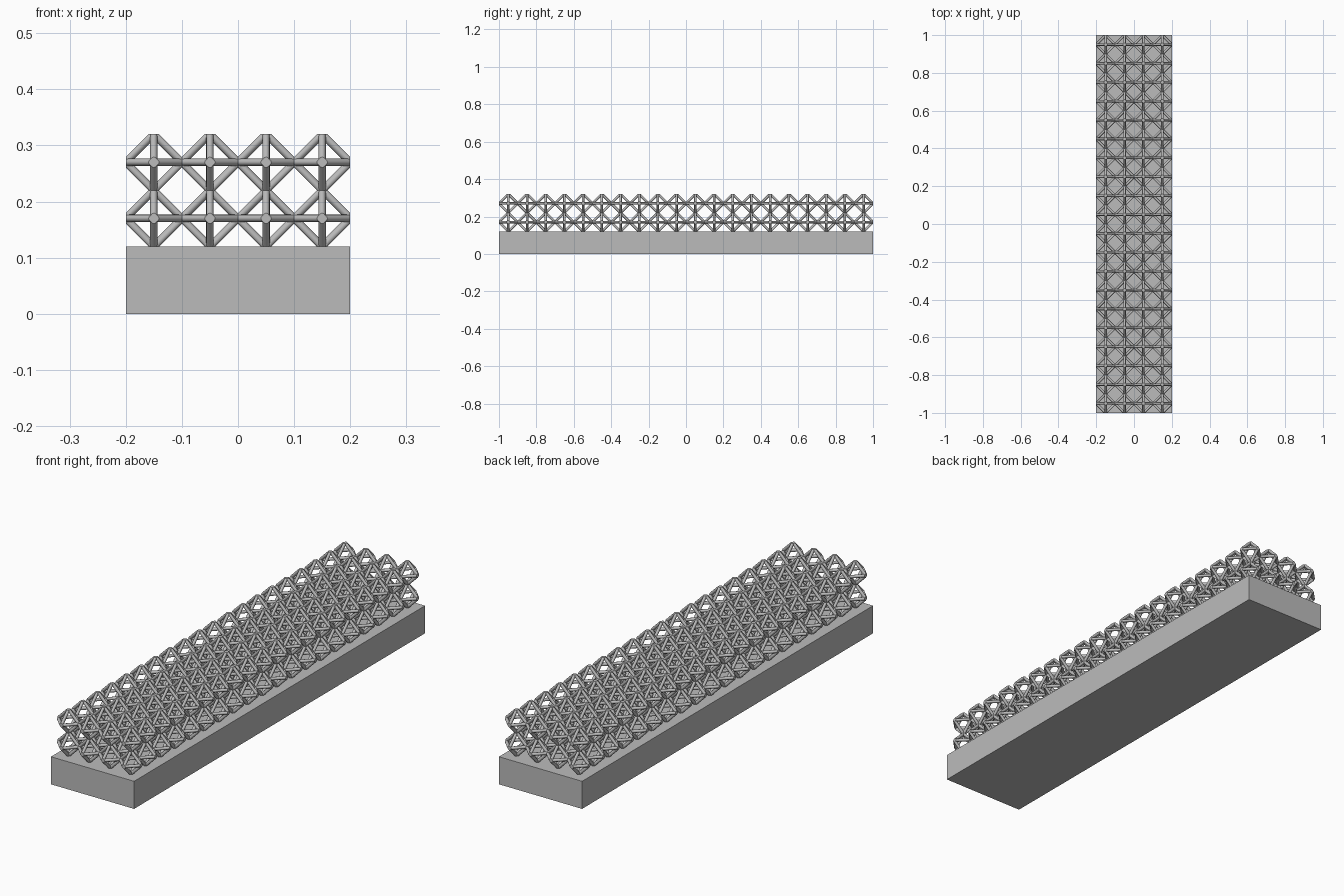
import bpy, bmesh
from itertools import product
from mathutils import Matrix, Vector

cube = bpy.data.objects.get("Cube")
if cube:
    bpy.data.objects.remove(cube, do_unlink=True)

CELL = 0.1
HALF = CELL / 2
STRUT_R = 0.0067
NODE_R = 0.008
BASE_H = 0.12
COUNTS = (4, 20, 2)

grey = bpy.data.materials.new("grey")
grey.use_nodes = True
grey.diffuse_color = (0.5, 0.5, 0.5, 1)
grey.node_tree.nodes["Principled BSDF"].inputs["Base Color"].default_value = (0.5, 0.5, 0.5, 1)


def make_object(name, bm):
    mesh = bpy.data.meshes.new(name)
    bmesh.ops.recalc_face_normals(bm, faces=bm.faces)
    bm.to_mesh(mesh)
    bm.free()
    mesh.materials.append(grey)
    obj = bpy.data.objects.new(name, mesh)
    bpy.context.collection.objects.link(obj)
    return obj


def add_strut(bm, a, b):
    """Round bar running a little past both nodes, trimmed later."""
    d = b - a
    rot = d.to_track_quat('Z', 'Y').to_matrix().to_4x4()
    bmesh.ops.create_cone(bm, cap_ends=True, segments=12, radius1=STRUT_R, radius2=STRUT_R,
                          depth=d.length + 0.04,
                          matrix=Matrix.Translation((a + b) / 2) @ rot)


# Solid base slab
bm = bmesh.new()
bmesh.ops.create_cube(bm, size=1, matrix=Matrix.Translation((0, 0, BASE_H / 2))
                      @ Matrix.Diagonal((0.4, 2, BASE_H, 1)))
make_object("base_slab", bm)

# One lattice cell: the edges of an octahedron, with round nodes at its corners
bm = bmesh.new()
axes = [Vector(v) for v in ((1, 0, 0), (0, 1, 0), (0, 0, 1))]
nodes = [axis * s * HALF for axis in axes for s in (1, -1)]
for i, a in enumerate(nodes):
    bmesh.ops.create_uvsphere(bm, u_segments=12, v_segments=8, radius=NODE_R,
                              matrix=Matrix.Translation(a))
    for b in nodes[i + 1:]:
        if (a + b).length > 0.01:
            add_strut(bm, a, b)

# Trim the cell flush with its bounding cube and close the cuts
for axis, s in product(axes, (1, -1)):
    cut = bmesh.ops.bisect_plane(bm, geom=bm.verts[:] + bm.edges[:] + bm.faces[:], dist=1e-6,
                                 plane_co=axis * s * HALF, plane_no=axis * s, clear_outer=True)
    rim = [e for e in cut["geom_cut"] if isinstance(e, bmesh.types.BMEdge)]
    bmesh.ops.holes_fill(bm, edges=rim, sides=0)

lattice = make_object("lattice", bm)
lattice.location = [-(n - 1) * HALF for n in COUNTS]
lattice.location.z = BASE_H + HALF

# Smooth bars with sharp trimmed ends
bpy.ops.object.select_all(action='DESELECT')
lattice.select_set(True)
bpy.context.view_layer.objects.active = lattice
bpy.ops.object.shade_smooth_by_angle(angle=0.7)

# Repeat the cell along each axis
for n, axis in zip(COUNTS, axes):
    mod = lattice.modifiers.new("repeat", 'ARRAY')
    mod.count = n
    mod.use_relative_offset = False
    mod.use_constant_offset = True
    mod.constant_offset_displace = axis * CELL
